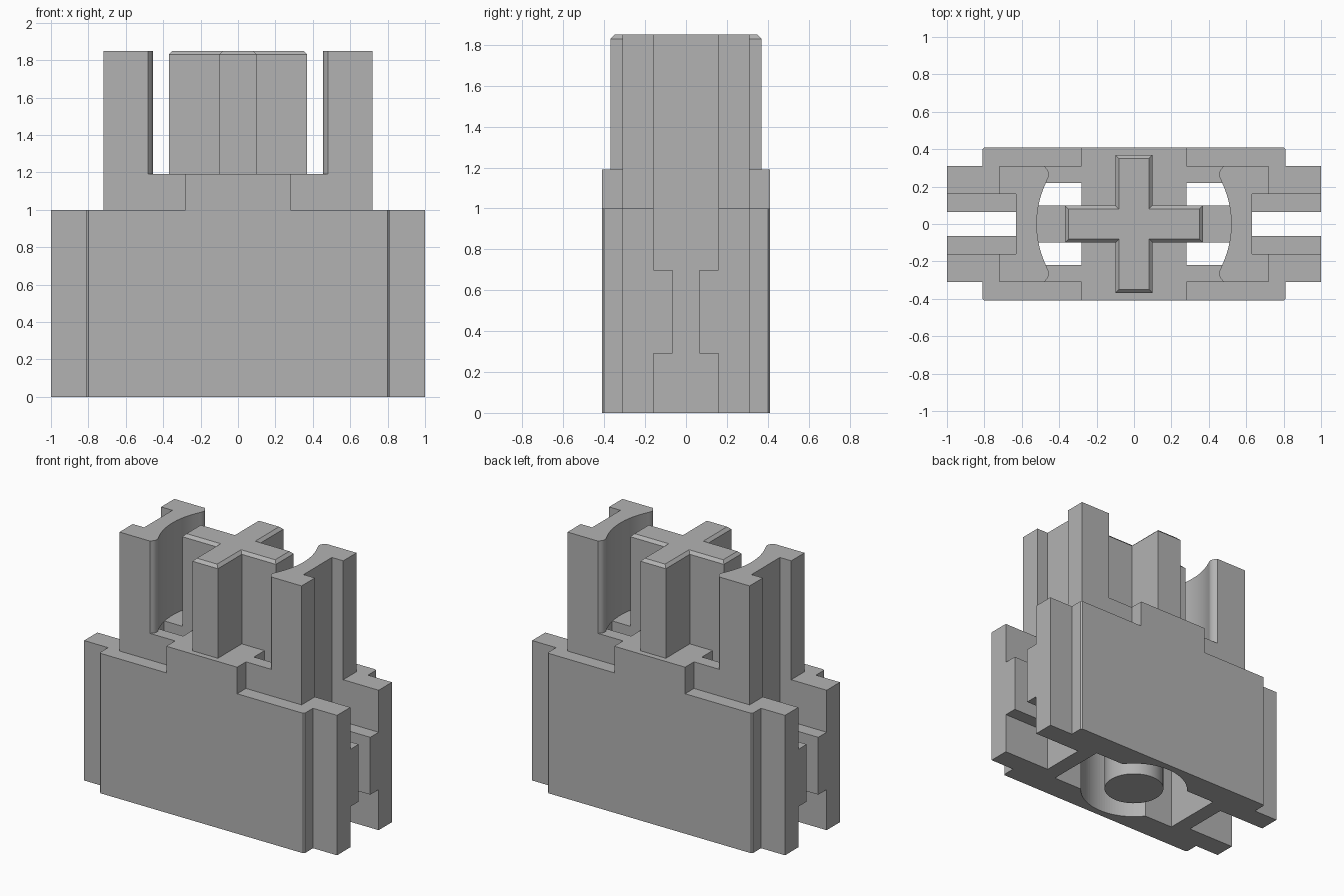
import bpy
import bmesh
from math import sin, cos, pi, radians, asin

cube = bpy.data.objects.get("Cube")
if cube:
    bpy.data.objects.remove(cube, do_unlink=True)

grey = bpy.data.materials.new("plain_grey")
grey.use_nodes = True
grey.diffuse_color = (0.45, 0.45, 0.45, 1)
grey.node_tree.nodes["Principled BSDF"].inputs["Base Color"].default_value = grey.diffuse_color

END, SLOT, TIP = 0.63, 0.16, 1.0      # end slots
BODY_TOP, DECK, TOP = 1.0, 1.19, 1.85  # main heights
ROOF = 0.9                            # underside of the deck inside the cavity
POCKET_X, POCKET_Y = 0.515, 0.22


def prism(name, outline, z0, z1, chamfer=0.0):
    """Extrude a plan outline from z0 to z1, optionally chamfering its top rim."""
    bm = bmesh.new()
    floor = bm.faces.new([bm.verts.new((x, y, z0)) for x, y in outline])
    side = bmesh.ops.extrude_face_region(bm, geom=[floor])["geom"]
    for v in side:
        if isinstance(v, bmesh.types.BMVert):
            v.co.z = z1
    bmesh.ops.recalc_face_normals(bm, faces=bm.faces)
    if chamfer:
        rim = [e for e in bm.edges if all(v.co.z > z1 - 1e-5 for v in e.verts)]
        bmesh.ops.bevel(bm, geom=rim, offset=chamfer, segments=1, affect='EDGES')
    mesh = bpy.data.meshes.new(name)
    bm.to_mesh(mesh)
    bm.free()
    mesh.materials.append(grey)
    obj = bpy.data.objects.new(name, mesh)
    bpy.context.collection.objects.link(obj)
    return obj


def four_way(quarter):
    """Mirror a quarter outline (+x, +y) across both axes."""
    half = quarter + [(-x, y) for x, y in reversed(quarter)]
    return half + [(-x, -y) for x, y in half]


def rect(x0, x1, y0, y1):
    return [(x0, y0), (x1, y0), (x1, y1), (x0, y1)]


def arc(radius, a0, a1, steps, cx=0.0, cy=0.0):
    return [(cx + radius * cos(a0 + (a1 - a0) * i / steps),
             cy + radius * sin(a0 + (a1 - a0) * i / steps)) for i in range(steps + 1)]


def cut(target, cutter):
    mod = target.modifiers.new("cut", 'BOOLEAN')
    mod.operation = 'DIFFERENCE'
    mod.solver = 'EXACT'
    mod.object = cutter
    cutter.hide_render = True
    cutter.hide_set(True)


def smooth(obj):
    bpy.ops.object.select_all(action='DESELECT')
    obj.select_set(True)
    bpy.context.view_layer.objects.active = obj
    bpy.ops.object.shade_smooth_by_angle(angle=radians(35))


# Housing with end slots and slightly eased corners
housing = prism("housing", four_way([
    (END, SLOT), (TIP, SLOT), (TIP, 0.31), (0.81, 0.31), (0.81, 0.40), (0.80, 0.41)]),
    0, BODY_TOP)

# Raised deck, full depth only in the middle
deck = prism("deck", four_way([
    (END, SLOT), (0.72, SLOT), (0.72, 0.31), (0.28, 0.31), (0.28, 0.41)]),
    BODY_TOP, DECK)

# Underside cavity: round bore joined with a rectangular pocket
bore = 0.36
bend = asin(POCKET_Y / bore)
cavity = prism("cavity_cutter",
               four_way([(POCKET_X, POCKET_Y)] + arc(bore, bend, pi / 2 - 0.001, 16)),
               -0.1, ROOF)
cut(housing, cavity)

# Four openings through the deck, leaving a bridge on each side
for sx in (-1, 1):
    for sy in (-1, 1):
        xs = sorted((sx * 0.28, sx * POCKET_X))
        ys = sorted((sy * 0.10, sy * POCKET_Y))
        opening = prism("opening_cutter", rect(*xs, *ys), ROOF - 0.1, DECK + 0.1)
        cut(housing, opening)
        cut(deck, opening)

# Guide ridges inside the end slots
for sx, side in ((1, "left"), (-1, "right")):
    for sy, end in ((-1, "front"), (1, "back")):
        xs = sorted((sx * END, sx * TIP))
        ys = sorted((sy * 0.065, sy * SLOT))
        prism(f"{side}_{end}_ridge", rect(*xs, *ys), 0.29, 0.70)

# Pillars: slotted outside, hollowed inside, with rounded noses
hollow, turn = 0.52, asin(0.22 / 0.52)
nose = arc(0.045, radians(215), radians(135), 6, 0.50, 0.265)
upper = [(END, SLOT), (0.72, SLOT), (0.72, 0.31), (0.48, 0.31)] + nose[::-1]
lower = [(x, -y) for x, y in reversed(upper)]
inner = arc(hollow, turn, -turn, 20)
for sx, side in ((1, "left"), (-1, "right")):
    pillar = prism(f"{side}_pillar", [(sx * x, y) for x, y in upper + inner + lower],
                   DECK, TOP)
    smooth(pillar)

# Cross-shaped stem with a chamfered top
prism("cross_stem", four_way([(0.37, 0.10), (0.10, 0.10), (0.10, 0.37)]),
      DECK, TOP, chamfer=0.02)

# Round post hanging inside the cavity
post = prism("centre_post", arc(0.2, 0, 2 * pi, 48)[:-1], 0.012, ROOF + 0.02)
smooth(post)
smooth(housing)
